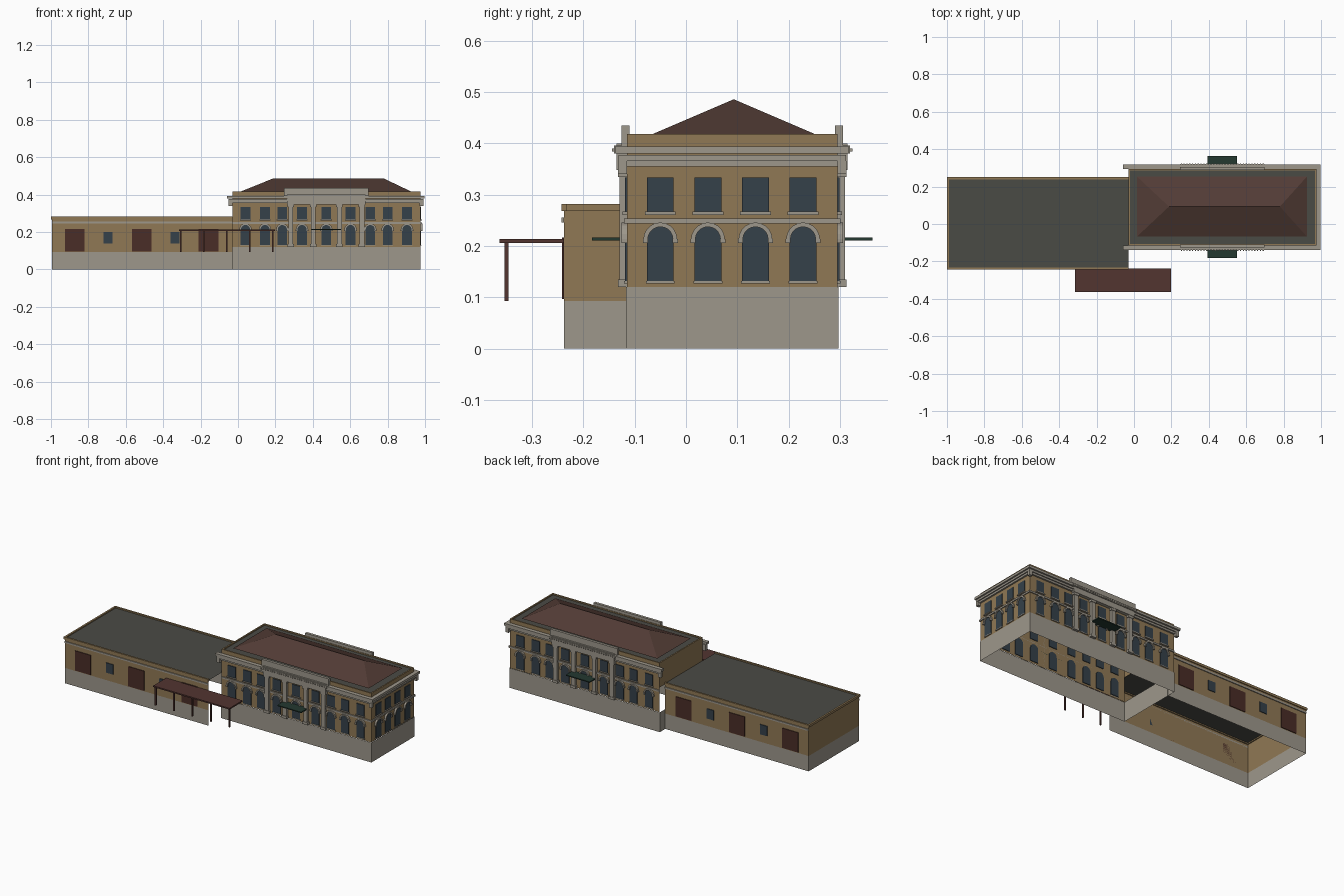
import bpy, bmesh, math

if "Cube" in bpy.data.objects:
    bpy.data.objects.remove(bpy.data.objects["Cube"], do_unlink=True)


def material(name, r, g, b):
    m = bpy.data.materials.new(name)
    m.use_nodes = True
    m.diffuse_color = (r, g, b, 1)
    m.node_tree.nodes["Principled BSDF"].inputs["Base Color"].default_value = (r, g, b, 1)
    return m


BRICK = material("tan_brick", 0.28, 0.19, 0.09)
STONE = material("pale_stone", 0.34, 0.31, 0.26)
GLASS = material("dark_glass", 0.035, 0.052, 0.068)
ROOF = material("maroon_roof", 0.085, 0.045, 0.036)
DECK = material("grey_roof_deck", 0.068, 0.07, 0.06)
DOOR = material("brown_door", 0.068, 0.026, 0.02)
SHED = material("maroon_shelter", 0.085, 0.035, 0.03)
GREEN = material("dark_green", 0.017, 0.04, 0.03)


class Part:
    """Collects simple solids into one named object."""

    def __init__(self, name, mat):
        self.name, self.mat, self.bm = name, mat, bmesh.new()

    def poly(self, *points):
        return self.bm.faces.new([self.bm.verts.new(p) for p in points])

    def prism(self, near, far):
        a = [self.bm.verts.new(p) for p in near]
        b = [self.bm.verts.new(p) for p in far]
        self.bm.faces.new(a)
        self.bm.faces.new(b[::-1])
        for i in range(len(a)):
            j = (i + 1) % len(a)
            self.bm.faces.new((a[i], b[i], b[j], a[j]))

    def box(self, x0, x1, y0, y1, z0, z1):
        ring = [(x0, y0), (x1, y0), (x1, y1), (x0, y1)]
        self.prism([(x, y, z0) for x, y in ring], [(x, y, z1) for x, y in ring])

    def slab(self, side, u0, u1, d0, d1, z0, z1):
        self.outline(side, [(u0, z0), (u1, z0), (u1, z1), (u0, z1)], d0, d1)

    def outline(self, side, points, d0, d1):
        self.prism([side(u, d0, z) for u, z in points], [side(u, d1, z) for u, z in points])

    def done(self):
        bmesh.ops.recalc_face_normals(self.bm, faces=self.bm.faces)
        mesh = bpy.data.meshes.new(self.name)
        self.bm.to_mesh(mesh)
        self.bm.free()
        mesh.materials.append(self.mat)
        bpy.context.collection.objects.link(bpy.data.objects.new(self.name, mesh))


def shell(name, mat, x0, x1, y0, y1, z0, z1, left_z=None, right=True):
    p = Part(name, mat)
    for y in (y0, y1):
        p.poly((x0, y, z0), (x1, y, z0), (x1, y, z1), (x0, y, z1))
    low = z0 if left_z is None else left_z
    p.poly((x0, y0, low), (x0, y1, low), (x0, y1, z1), (x0, y0, z1))
    if right:
        p.poly((x1, y0, z0), (x1, y1, z0), (x1, y1, z1), (x1, y0, z1))
    p.done()


def sheet(name, mat, x0, x1, y0, y1, z):
    p = Part(name, mat)
    p.poly((x0, y0, z), (x1, y0, z), (x1, y1, z), (x0, y1, z))
    p.done()


# Main block limits and wall frames: (along, outward, up) to world
L, R, F, B = -0.03, 0.975, -0.115, 0.295
front = lambda u, d, z: (u, F - d, z)
back = lambda u, d, z: (u, B + d, z)
right = lambda u, d, z: (R + d, u, z)
MID = 0.472

# Main block walls, deck and parapet
shell("main_base", STONE, L - 0.002, R + 0.002, F - 0.002, B + 0.002, 0, 0.12)
shell("main_walls", BRICK, L, R, F, B, 0.12, 0.418, left_z=0.27)
sheet("main_deck", DECK, L, R, F, B, 0.411)
p = Part("parapet", BRICK)
for y in (F, B - 0.008):
    p.box(L, R, y, y + 0.008, 0.405, 0.418)
for x in (L, R - 0.008):
    p.box(x, x + 0.008, F, B, 0.405, 0.418)
p.done()

# Hipped roof
p = Part("hip_roof", ROOF)
a, b, c, d = (0.015, -0.068, 0.417), (0.925, -0.068, 0.417), (0.925, 0.254, 0.417), (0.015, 0.254, 0.417)
r0, r1 = (0.187, 0.093, 0.486), (0.78, 0.093, 0.486)
for face in ((a, b, r1, r0), (c, d, r0, r1), (b, c, r1), (d, a, r0)):
    p.poly(*face)
bmesh.ops.remove_doubles(p.bm, verts=p.bm.verts, dist=1e-5)
p.done()

# Cornice and belt course on the three finished sides
cornice = Part("cornice", STONE)
belt = Part("belt_course", STONE)
for out, z0, z1 in ((0.023, 0.38, 0.394), (0.017, 0.366, 0.377), (0.010, 0.355, 0.366)):
    for side in (front, back):
        cornice.slab(side, L - out - 0.005, R + out, 0, out, z0, z1)
    cornice.slab(right, F, B, 0, out, z0, z1)
for side in (front, back):
    belt.slab(side, L, R + 0.006, 0, 0.006, 0.244, 0.254)
    for u in (L - 0.02, R - 0.004):
        cornice.slab(side, u, u + 0.02, 0, 0.018, 0.34, 0.366)
belt.slab(right, F, B, 0, 0.006, 0.244, 0.254)
cornice.done()
belt.done()

# Windows: square above, arched with stone hoods below
half_row = [0.13, 0.235, 0.328, 0.432]
long_row = [MID] + [MID + s * u for u in half_row for s in (-1, 1)]
short_row = [-0.05 + i * 0.0927 for i in range(4)]
upper = Part("upper_windows", GLASS)
lower = Part("arched_windows", GLASS)
sills = Part("window_sills", STONE)
hoods = Part("arch_hoods", STONE)
W, SPRING = 0.026, 0.213


def arc(u, r, n=10):
    return [(u + r * math.cos(math.pi * i / n), SPRING + r * math.sin(math.pi * i / n)) for i in range(n + 1)]


for side, row in ((front, long_row), (back, long_row), (right, short_row)):
    for u in row:
        upper.slab(side, u - W, u + W, -0.004, 0.004, 0.267, 0.334)
        lower.outline(side, [(u - W, 0.132), (u + W, 0.132)] + arc(u, W), -0.004, 0.004)
        sills.slab(side, u - 0.03, u + 0.03, 0, 0.009, 0.261, 0.267)
        sills.slab(side, u - 0.028, u + 0.028, 0, 0.006, 0.127, 0.132)
        hoods.outline(side, arc(u, 0.033) + arc(u, 0.0245)[::-1], 0, 0.011)
        for s in (-1, 1):
            hoods.slab(side, u + s * 0.029 - 0.005, u + s * 0.029 + 0.005, 0, 0.011, 0.206, 0.214)
for p in (upper, lower, sills, hoods):
    p.done()

# Entrance bays, front and back
for side, name in ((front, "front"), (back, "rear")):
    p = Part(name + "_pilasters", STONE)
    for u in (-0.19, -0.07, 0.07, 0.19):
        for w, out, z0, z1 in ((0.013, 0.015, 0.12, 0.35), (0.018, 0.018, 0.12, 0.135), (0.018, 0.018, 0.335, 0.35)):
            p.slab(side, MID + u - w, MID + u + w, 0, out, z0, z1)
    p.done()
    p = Part(name + "_entablature", STONE)
    p.slab(side, MID - 0.21, MID + 0.21, 0, 0.02, 0.348, 0.40)
    p.slab(side, MID - 0.225, MID + 0.225, 0, 0.025, 0.38, 0.396)
    p.slab(side, MID - 0.225, MID + 0.225, -0.005, 0.011, 0.394, 0.435)
    for i in range(30):
        u = MID - 0.222 + i * 0.0151
        p.slab(side, u, u + 0.006, 0.02, 0.029, 0.384, 0.390)
    p.done()
    p = Part(name + "_entrance_canopy", GREEN)
    p.slab(side, MID - 0.08, MID + 0.08, 0, 0.068, 0.211, 0.217)
    p.done()

# Long single-storey wing, open where it meets the main block
AL, AF, AB = -0.995, -0.238, 0.245
wing_front = lambda u, d, z: (u, AF - d, z)
wing_back = lambda u, d, z: (u, AB + d, z)
wing_left = lambda u, d, z: (AL - d, u, z)
shell("wing_base", STONE, AL, L, AF, AB, 0, 0.093, right=False)
shell("wing_walls", BRICK, AL, L, AF, AB, 0.093, 0.27, right=False)
sheet("wing_roof", DECK, AL, L, AF, AB, 0.275)
coping = Part("wing_coping", BRICK)
band = Part("wing_band", STONE)
for side, u0, u1 in ((wing_front, AL - 0.005, L), (wing_back, AL - 0.005, L), (wing_left, AF, AB)):
    coping.slab(side, u0, u1, -0.006, 0.005, 0.268, 0.282)
    if side is not wing_left:
        band.slab(side, AL, u1, 0, 0.005, 0.246, 0.256)
coping.done()
band.done()

# Freight doors and small windows of the wing
doors = Part("freight_doors", DOOR)
panes = Part("wing_windows", GLASS)
for side in (wing_front, wing_back):
    for u in (-0.873, -0.515, -0.157):
        doors.slab(side, u - 0.053, u + 0.053, 0, 0.004, 0.097, 0.217)
    for u in (-0.694, -0.336):
        panes.slab(side, u - 0.024, u + 0.024, 0, 0.004, 0.14, 0.2)
doors.done()
panes.done()

# Platform shelter on a row of posts
p = Part("platform_shelter_roof", SHED)
p.box(-0.315, 0.197, -0.363, AF, 0.206, 0.214)
p.done()
p = Part("platform_shelter_posts", SHED)
for i in range(5):
    x = -0.307 + i * 0.1235
    p.box(x - 0.004, x + 0.004, -0.354, -0.346, 0.093, 0.206)
p.done()
